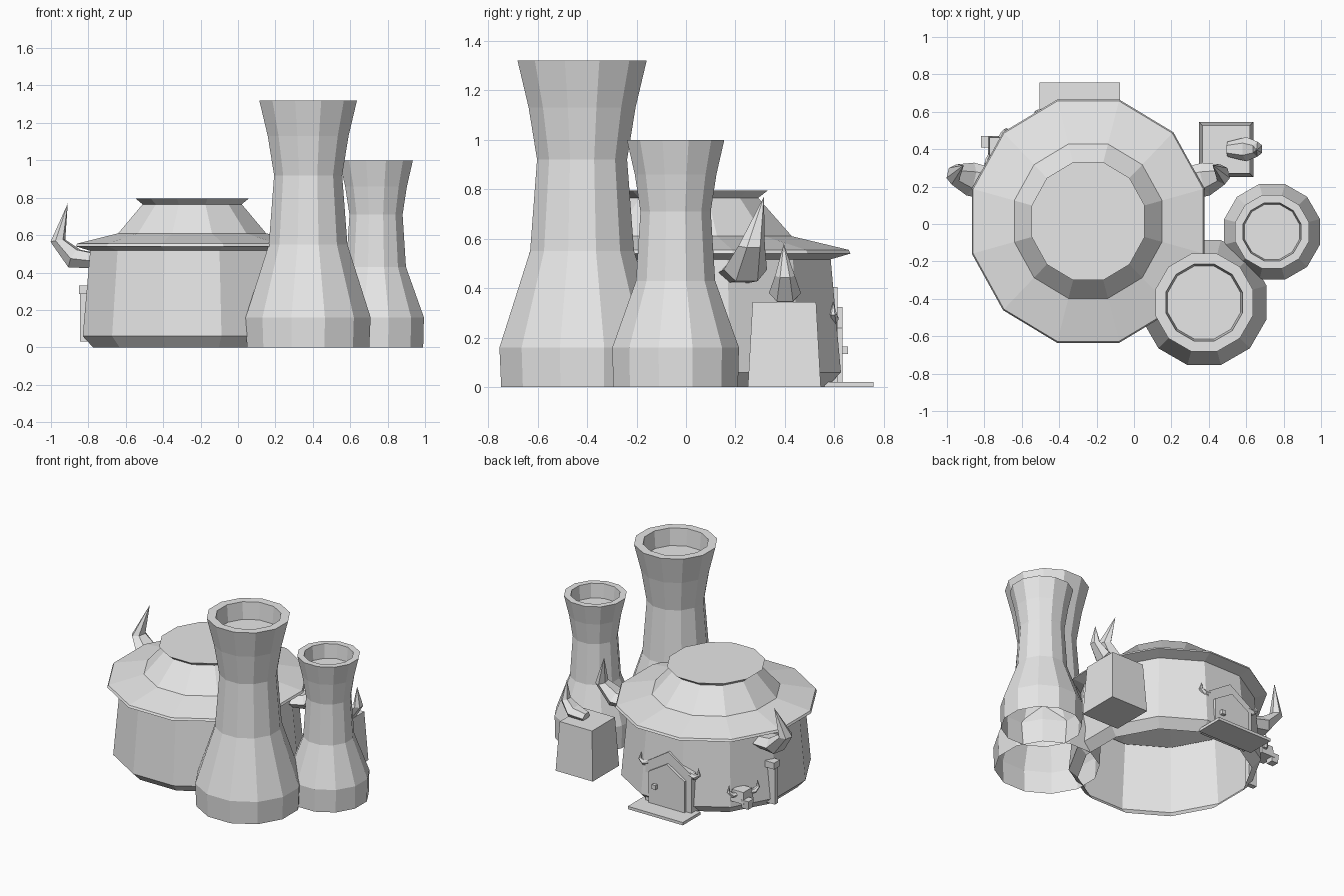
import bpy, bmesh, math
from mathutils import Vector

cube = bpy.data.objects.get("Cube")
if cube:
    bpy.data.objects.remove(cube, do_unlink=True)

GREY = (0.8, 0.8, 0.8, 1.0)
stone = bpy.data.materials.new("plain_grey")
stone.use_nodes = True
stone.diffuse_color = GREY
stone.node_tree.nodes["Principled BSDF"].inputs["Base Color"].default_value = GREY


def finish(name, bm, location=(0, 0, 0)):
    bmesh.ops.recalc_face_normals(bm, faces=bm.faces)
    mesh = bpy.data.meshes.new(name)
    bm.to_mesh(mesh)
    bm.free()
    mesh.materials.append(stone)
    ob = bpy.data.objects.new(name, mesh)
    ob.location = location
    bpy.context.collection.objects.link(ob)
    return ob


def loft(bm, rings, cap_start=False, cap_end=False):
    """Join equal-length rings of points with quads."""
    loops = [[bm.verts.new(p) for p in ring] for ring in rings]
    n = len(loops[0])
    for low, high in zip(loops, loops[1:]):
        for i in range(n):
            j = (i + 1) % n
            bm.faces.new((low[i], low[j], high[j], high[i]))
    if cap_start:
        bm.faces.new(loops[0][::-1])
    if cap_end:
        bm.faces.new(loops[-1])


def turned(name, profile, center, stretch=1.0, cap_end=True, sides=12):
    """Faceted turned shape; profile is (flat-to-centre distance, height)."""
    bm = bmesh.new()
    step = 2 * math.pi / sides
    rings = []
    for flat, z in profile:
        r = flat / math.cos(step / 2)
        rings.append([(r * math.cos((i + 0.5) * step),
                       r * stretch * math.sin((i + 0.5) * step), z)
                      for i in range(sides)])
    loft(bm, rings, cap_end=cap_end)
    return finish(name, bm, (center[0], center[1], 0))


def block(name, low, high, taper=1.0):
    """Box between two corners, optionally narrowed at the top."""
    bm = bmesh.new()
    bmesh.ops.create_cube(bm, size=1)
    low, high = Vector(low), Vector(high)
    mid, size = (low + high) / 2, high - low
    for v in bm.verts:
        k = taper if v.co.z > 0 else 1
        v.co = Vector((v.co.x * size.x * k, v.co.y * size.y * k, v.co.z * size.z))
    return finish(name, bm, mid)


def horn(name, path, widths, depths, sides=6):
    """Tapered horn along a path, ending in a point."""
    pts = [Vector(p) for p in path]
    out = pts[1] - pts[0]
    side = Vector((-out.y, out.x, 0)).normalized()
    rings = []
    for i, p in enumerate(pts):
        tangent = pts[min(i + 1, len(pts) - 1)] - pts[max(i - 1, 0)]
        across = tangent.cross(side).normalized()
        rings.append([p + side * widths[i] * math.cos(a) + across * depths[i] * math.sin(a)
                      for a in (2 * math.pi * k / sides for k in range(sides))])
    bm = bmesh.new()
    loft(bm, rings, cap_start=True, cap_end=True)
    bmesh.ops.remove_doubles(bm, verts=bm.verts, dist=0.0005)
    return finish(name, bm)


def gable(name, x, half, eave, peak, z0, y0, y1):
    """House-shaped board facing the back."""
    outline = [(x - half, z0), (x + half, z0), (x + half, eave), (x, peak), (x - half, eave)]
    bm = bmesh.new()
    loft(bm, [[(px, y, pz) for px, pz in outline] for y in (y0, y1)], True, True)
    return finish(name, bm)


# Round hut
HUT = (-0.245, 0.015)
turned("hut_wall", [(0.53, 0), (0.585, 0.06), (0.545, 0.52)], HUT, 1.045, cap_end=False)
turned("hut_roof", [(0.54, 0.515), (0.622, 0.54), (0.615, 0.555), (0.395, 0.61),
                    (0.265, 0.765), (0.302, 0.795)], HUT, 1.045)

# Cooling towers with a hollow mouth
turned("large_tower", [(0.327, 0), (0.334, 0.16), (0.21, 0.55), (0.182, 0.92), (0.216, 1.13),
                       (0.261, 1.32), (0.205, 1.32), (0.195, 1.2)], (0.375, -0.42))
turned("small_tower", [(0.252, 0), (0.256, 0.16), (0.16, 0.43), (0.142, 0.71), (0.165, 0.86),
                       (0.197, 1.0), (0.155, 1.0), (0.147, 0.9)], (0.738, -0.042))

# Large horns on both sides of the hut
for name, s in (("right_horn", -1), ("left_horn", 1)):
    path = [(HUT[0] + s * d, y, z) for d, y, z in
            ((0.5, 0.21, 0.46), (0.63, 0.24, 0.475), (0.718, 0.265, 0.57), (0.665, 0.315, 0.77))]
    horn(name, path, (0.085, 0.09, 0.055, 0), (0.045, 0.06, 0.04, 0))

# Stone block with a horn
block("stone_block", (0.348, 0.25, 0), (0.638, 0.545, 0.345), taper=0.87)
horn("block_horn", [(0.5, 0.4, 0.36), (0.6, 0.4, 0.38), (0.66, 0.4, 0.45), (0.655, 0.395, 0.58)],
     (0.04, 0.065, 0.04, 0), (0.035, 0.045, 0.03, 0))

# Back door
DOOR = -0.29
block("door_step", (DOOR - 0.215, 0.56, 0), (DOOR + 0.215, 0.757, 0.02))
gable("door_frame", DOOR, 0.18, 0.29, 0.405, 0.01, 0.53, 0.612)
gable("door_panel", DOOR, 0.14, 0.24, 0.325, 0.02, 0.54, 0.632)
block("door_knob", (DOOR + 0.07, 0.62, 0.135), (DOOR + 0.1, 0.655, 0.165))
for name, s in (("door_horn_right", -1), ("door_horn_left", 1)):
    path = [(DOOR + s * d, 0.595, z) for d, z in
            ((0.16, 0.285), (0.2, 0.275), (0.23, 0.295), (0.222, 0.345))]
    horn(name, path, (0.02, 0.022, 0.015, 0), (0.02, 0.022, 0.013, 0))

# Small horned head mounted on the wall
out = Vector((-math.cos(math.pi / 6), math.sin(math.pi / 6), 0))
along = Vector((out.y, -out.x, 0))
head = Vector((-0.735, 0.41, 0.15))
block("head_skull", head - Vector((0.045, 0.05, 0.04)), head + Vector((0.06, 0.06, 0.04)), 0.85)
snout = head + out * 0.06 - Vector((0, 0, 0.04))
block("head_snout", snout - Vector((0.025, 0.025, 0.03)), snout + Vector((0.025, 0.025, 0.03)), 1.2)
for name, s in (("head_horn_a", -1), ("head_horn_b", 1)):
    path = [head + along * s * d + Vector((0, 0, z)) for d, z in
            ((0.04, 0.01), (0.08, 0.01), (0.105, 0.035), (0.1, 0.085))]
    horn(name, path, (0.02, 0.02, 0.013, 0), (0.018, 0.018, 0.012, 0))

# Post on the side wall
block("side_post", (-0.845, 0.18, 0.03), (-0.78, 0.215, 0.3))
block("side_post_cap", (-0.85, 0.165, 0.285), (-0.78, 0.23, 0.33))
